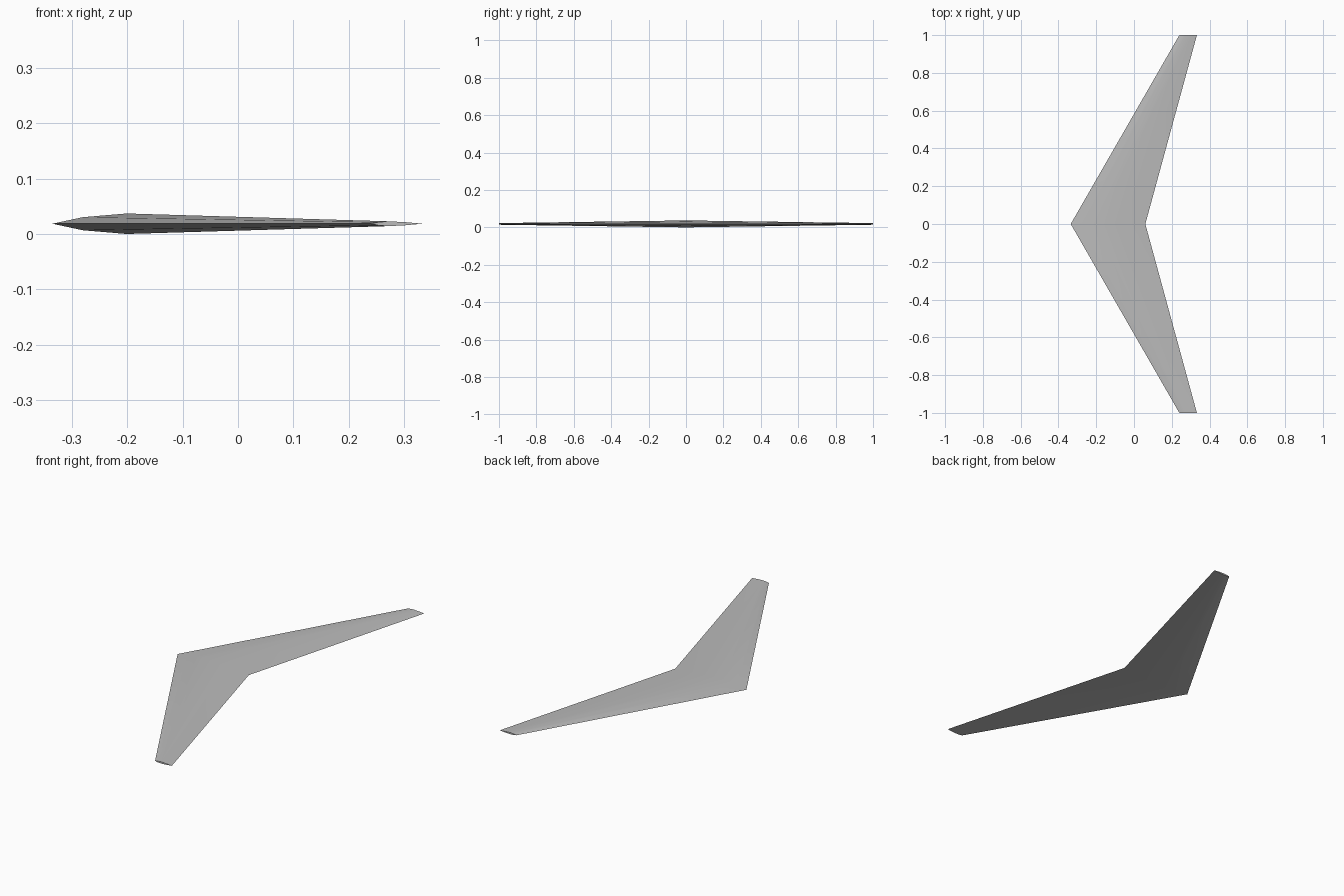
import bpy
import bmesh

if "Cube" in bpy.data.objects:
    bpy.data.objects.remove(bpy.data.objects["Cube"], do_unlink=True)

# Flat grey skin
grey = bpy.data.materials.new("wing grey")
grey.use_nodes = True
colour = (0.5, 0.5, 0.5, 1)
grey.diffuse_color = colour
grey.node_tree.nodes["Principled BSDF"].inputs["Base Color"].default_value = colour

MID = 0.0185
# Symmetric airfoil: fraction of chord, half thickness over chord
UPPER = [(0.14, 0.030), (0.34, 0.0468), (0.67, 0.030)]
PROFILE = [(0, 0)] + UPPER + [(1, 0)] + [(u, -t) for u, t in reversed(UPPER)]
# Spanwise stations: y, leading edge x, trailing edge x
STATIONS = [(-1, 0.24, 0.333), (0, -0.335, 0.06), (1, 0.24, 0.333)]


def add_section(bm, y, lead, trail):
    chord = trail - lead
    return [bm.verts.new((lead + u * chord, y, MID + t * chord)) for u, t in PROFILE]


# Loft the swept wing from tip to tip
bm = bmesh.new()
rings = [add_section(bm, *s) for s in STATIONS]
count = len(PROFILE)
for a, b in zip(rings, rings[1:]):
    for i in range(count):
        j = (i + 1) % count
        bm.faces.new((a[i], a[j], b[j], b[i]))
bm.faces.new(rings[0])
bm.faces.new(rings[-1])
bmesh.ops.recalc_face_normals(bm, faces=bm.faces[:])

# Keep leading and trailing edges crisp
for a, b in zip(rings, rings[1:]):
    for i in (0, count // 2):
        bm.edges.get((a[i], b[i])).smooth = False

mesh = bpy.data.meshes.new("swept_wing")
bm.to_mesh(mesh)
bm.free()
mesh.materials.append(grey)
wing = bpy.data.objects.new("swept_wing", mesh)
bpy.context.collection.objects.link(wing)

# Smooth the curved skin
for o in bpy.context.selected_objects:
    o.select_set(False)
wing.select_set(True)
bpy.context.view_layer.objects.active = wing
bpy.ops.object.shade_smooth_by_angle(angle=0.5, keep_sharp_edges=True)
